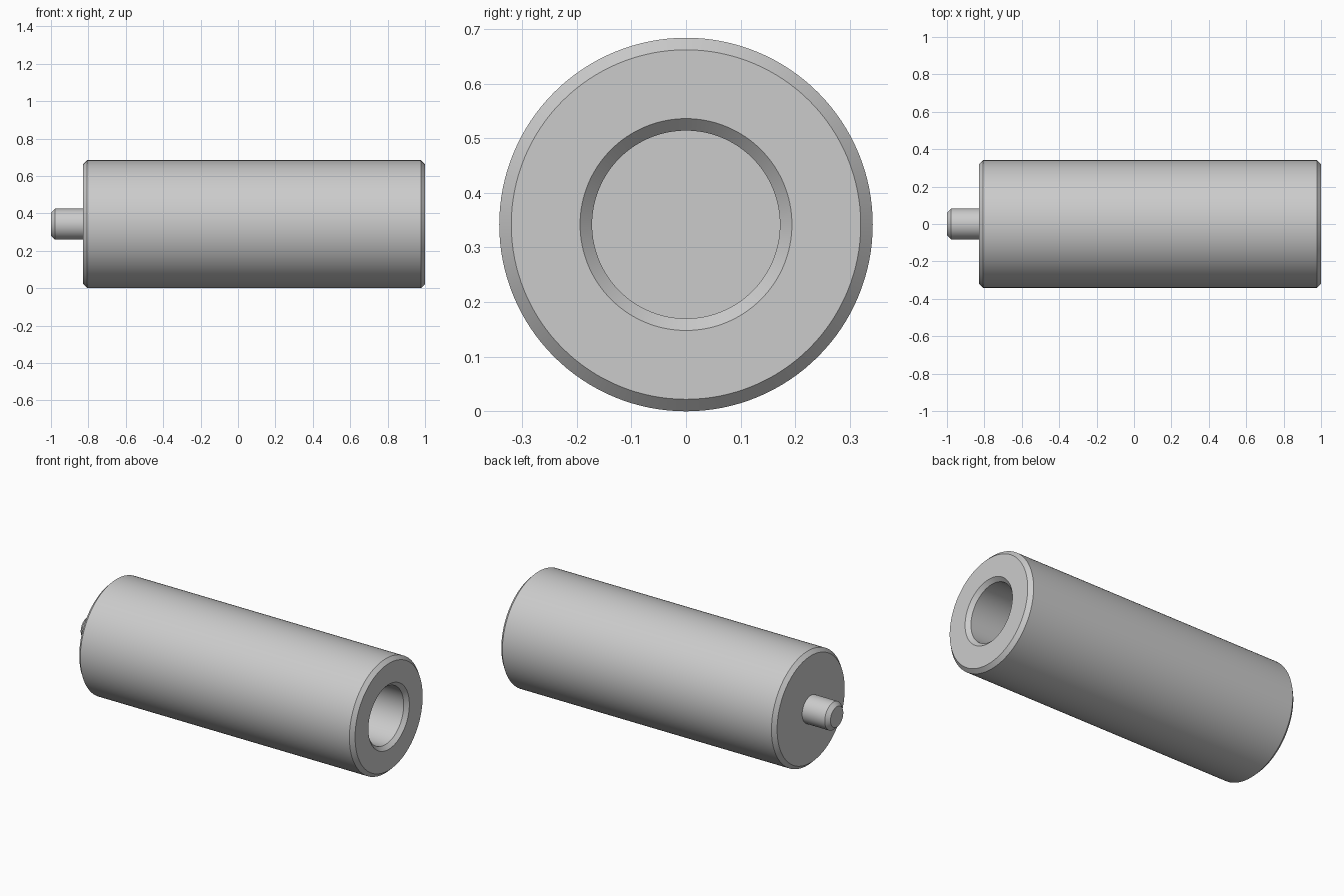
import bpy, bmesh, math
from mathutils import Matrix, Vector

cube = bpy.data.objects.get("Cube")
if cube:
    bpy.data.objects.remove(cube)

RADIUS, BORE, PIN = 0.342, 0.172, 0.083   # radii
CHAMFER = 0.022
PIN_END, SHOULDER, OPEN_END = -1.0, -0.828, 1.0
BORE_FLOOR = 0.1
SEGMENTS = 128

grey = bpy.data.materials.new("light_grey")
grey.use_nodes = True
colour = (0.6, 0.6, 0.6, 1)
grey.diffuse_color = colour
grey.node_tree.nodes["Principled BSDF"].inputs["Base Color"].default_value = colour

# Half section along x: pin tip, shoulder, barrel, open rim, blind bore
profile = [
    (PIN_END, 0),
    (PIN_END, PIN - CHAMFER),
    (PIN_END + CHAMFER, PIN),
    (SHOULDER, PIN),
    (SHOULDER, RADIUS - CHAMFER),
    (SHOULDER + CHAMFER, RADIUS),
    (OPEN_END - CHAMFER, RADIUS),
    (OPEN_END, RADIUS - CHAMFER),
    (OPEN_END, BORE + CHAMFER),
    (OPEN_END - CHAMFER, BORE),
    (BORE_FLOOR, BORE),
    (BORE_FLOOR, 0),
]

# Turn the section around the x axis
bm = bmesh.new()
verts = [bm.verts.new((x, 0, r)) for x, r in profile]
edges = [bm.edges.new(pair) for pair in zip(verts, verts[1:])]
bmesh.ops.spin(bm, geom=verts + edges, cent=(0, 0, 0), axis=(1, 0, 0),
               angle=math.tau, steps=SEGMENTS)
bmesh.ops.remove_doubles(bm, verts=bm.verts, dist=1e-5)
bmesh.ops.recalc_face_normals(bm, faces=bm.faces)
bmesh.ops.transform(bm, matrix=Matrix.Translation(Vector((0, 0, RADIUS))), verts=bm.verts)

mesh = bpy.data.meshes.new("bored_cylinder_with_pin")
bm.to_mesh(mesh)
bm.free()
mesh.materials.append(grey)
body = bpy.data.objects.new("bored_cylinder_with_pin", mesh)
bpy.context.collection.objects.link(body)

# Smooth curved walls, crisp chamfers
bpy.ops.object.select_all(action="DESELECT")
body.select_set(True)
bpy.context.view_layer.objects.active = body
bpy.ops.object.shade_smooth_by_angle(angle=math.radians(30))
